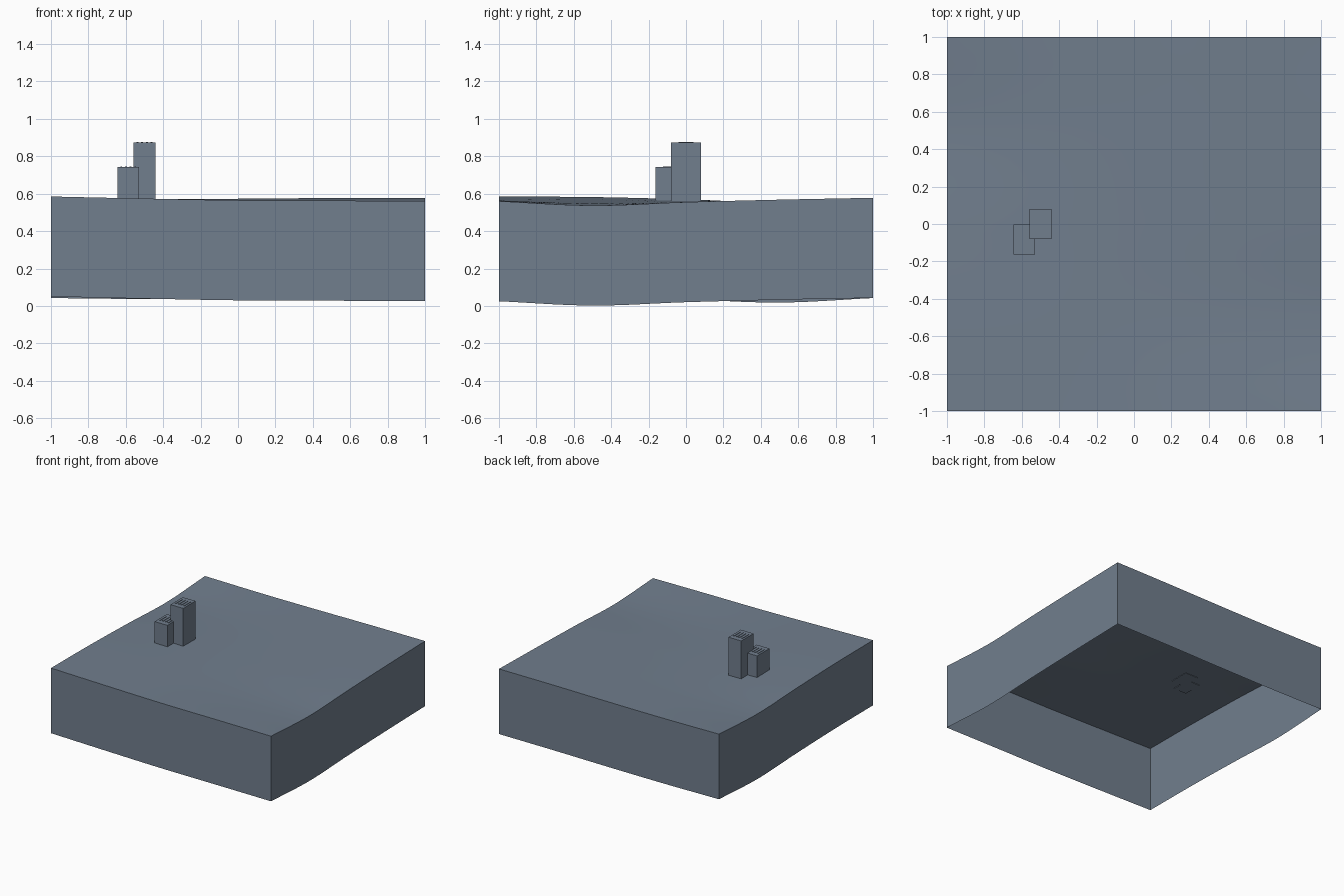
import bpy, bmesh

cube = bpy.data.objects.get("Cube")
if cube:
    bpy.data.objects.remove(cube, do_unlink=True)

slate = bpy.data.materials.new("slate_blue_grey")
slate.use_nodes = True
COLOUR = (0.165, 0.21, 0.27, 1)
slate.diffuse_color = COLOUR
slate.node_tree.nodes["Principled BSDF"].inputs["Base Color"].default_value = COLOUR

STEPS = 40
SKIRT = 0.535

# Control heights: rows run front to back, columns run left edge to right edge
HEIGHTS = [
    [.585, .574, .565, .563, .560],
    [.582, .570, .555, .546, .537],
    [.570, .562, .556, .555, .555],
    [.553, .558, .562, .566, .568],
    [.577, .572, .573, .577, .578],
]


def spline(values, t):
    """Smooth curve through evenly spaced values, t from 0 to 1."""
    last = len(values) - 1
    i = min(int(t * last), last - 1)
    f = t * last - i
    b, c = values[i], values[i + 1]
    a = values[i - 1] if i > 0 else 2 * b - c
    d = values[i + 2] if i + 2 <= last else 2 * c - b
    return b + f / 2 * (c - a + f * (2*a - 5*b + 4*c - d + f * (3*(b - c) + d - a)))


def ground(x, y):
    rows = [spline(row, (x + 1) / 2) for row in HEIGHTS]
    return spline(rows, (y + 1) / 2)


def finish(name, bm):
    mesh = bpy.data.meshes.new(name)
    bm.to_mesh(mesh)
    bm.free()
    mesh.materials.append(slate)
    obj = bpy.data.objects.new(name, mesh)
    bpy.context.collection.objects.link(obj)
    return obj


def box(name, x, y, z):
    """Box spanning the given (low, high) ranges."""
    bm = bmesh.new()
    bmesh.ops.create_cube(bm, size=1)
    for v in bm.verts:
        v.co = [r[1] if c > 0 else r[0] for c, r in zip(v.co, (x, y, z))]
    return finish(name, bm)


# Rolling ground sheet with a skirt hanging from its rim, open below
bm = bmesh.new()
bmesh.ops.create_grid(bm, x_segments=STEPS, y_segments=STEPS, size=1)
for v in bm.verts:
    v.co.z = ground(v.co.x, v.co.y)
rim = [e for e in bm.edges if e.is_boundary]
skirt = bmesh.ops.extrude_edge_only(bm, edges=rim)["geom"]
for v in skirt:
    if isinstance(v, bmesh.types.BMVert):
        v.co.z -= SKIRT
bmesh.ops.recalc_face_normals(bm, faces=bm.faces)
if max(bm.faces, key=lambda f: f.calc_center_median().z).normal.z < 0:
    bmesh.ops.reverse_faces(bm, faces=bm.faces)
terrain = finish("terrain", bm)
bpy.context.view_layer.objects.active = terrain
terrain.select_set(True)
bpy.ops.object.shade_smooth_by_angle()
terrain.select_set(False)


# Two towers, each with a row of thin roof strips
def tower(name, cx, cy, top):
    half_x, half_y = 0.058, 0.08
    base = ground(cx, cy) - 0.004
    box(name, (cx - half_x, cx + half_x), (cy - half_y, cy + half_y), (base, top))
    for i in range(4):
        sx = cx + (i - 1.5) * 0.025
        box(f"{name}_roof_strip_{i + 1}", (sx - 0.005, sx + 0.005),
            (cy - 0.04, cy + 0.04), (top, top + 0.004))


tower("tall_tower", -0.5, 0, 0.873)
tower("short_tower", -0.587, -0.082, 0.742)
